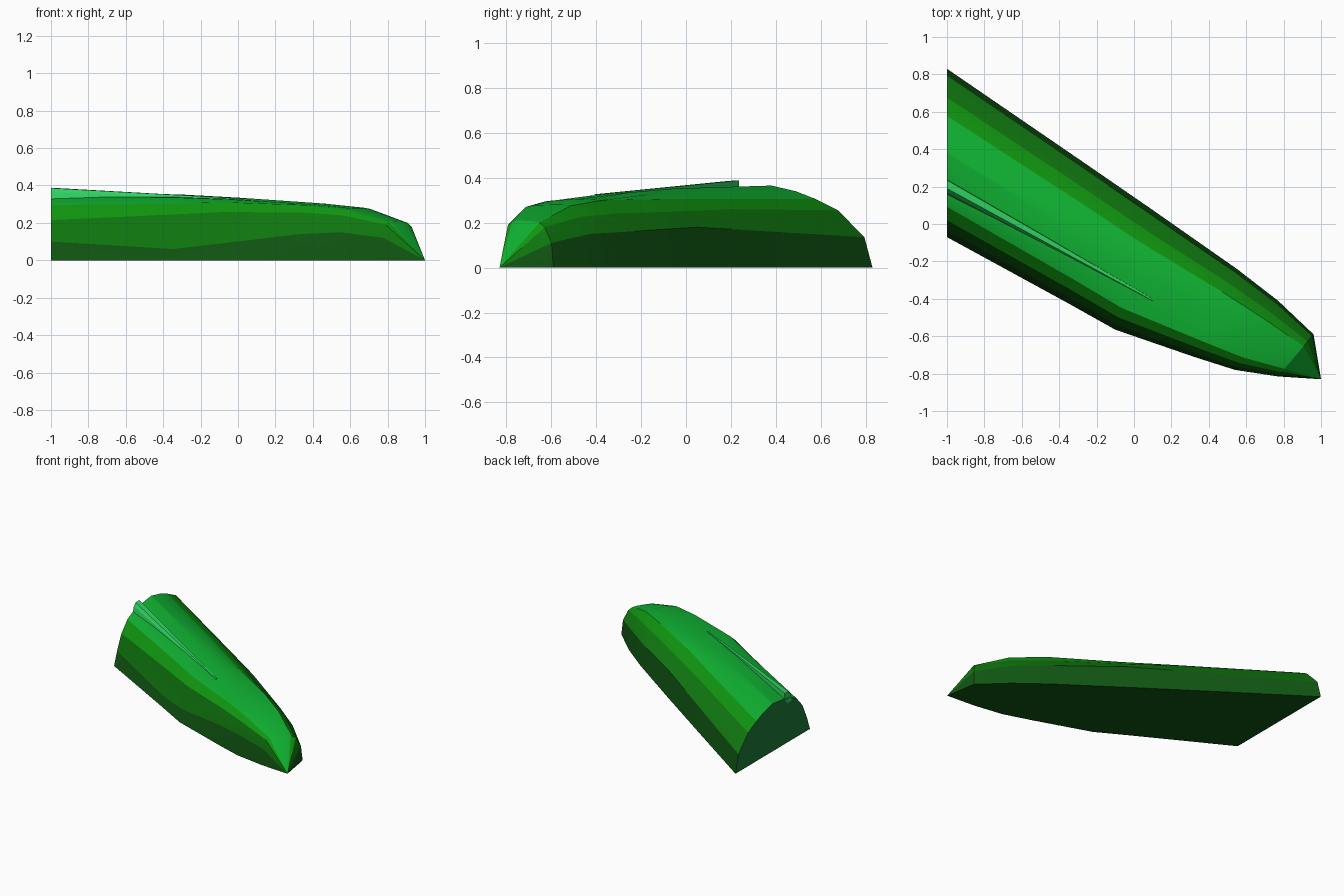
import bpy, bmesh
from mathutils import Vector

if "Cube" in bpy.data.objects:
    bpy.data.objects.remove(bpy.data.objects["Cube"])


def material(name, rgb):
    m = bpy.data.materials.new(name)
    m.diffuse_color = (*rgb, 1)
    m.use_nodes = True
    m.node_tree.nodes["Principled BSDF"].inputs["Base Color"].default_value = m.diffuse_color
    return m


dark = material("dark green", (0.005, 0.09, 0.006))
mid = material("middle green", (0.005, 0.19, 0.005))
bright = material("bright green", (0.005, 0.31, 0.005))
light = material("light green", (0.005, 0.45, 0.032))
pale = material("pale green", (0.03, 0.66, 0.12))
cut = material("cut green", (0.012, 0.19, 0.04))


def make(name, bm, mats):
    bmesh.ops.recalc_face_normals(bm, faces=bm.faces)
    me = bpy.data.meshes.new(name)
    bm.to_mesh(me)
    bm.free()
    for m in mats:
        me.materials.append(m)
    ob = bpy.data.objects.new(name, me)
    bpy.context.collection.objects.link(ob)
    return ob


# Cross-sections: front edge, back edge, heights across the arch
FRACTIONS = (0, .04, .1, .18, .28, .5, .62, .72, .83, .96, 1)
SECTIONS = [
    ((-1, -.07), (-1, .83), (.10, .215, .295, .34, .365, .34, .305, .255, .135)),
    ((-.35, -.425), (-.27, .33), (.06, .245, .305, .335, .352, .335, .305, .26, .165)),
    ((-.1, -.565), (.1, .075), (.09, .258, .31, .325, .335, .325, .305, .25, .18)),
    ((.32, -.71), (.55, -.24), (.14, .255, .295, .30, .305, .303, .30, .24, .16)),
    ((.54, -.78), (.77, -.41), (.15, .24, .27, .278, .28, .28, .275, .225, .15)),
    ((.77, -.815), (.96, -.59), (.12, .19, .205, .21, .208, .205, .20, .18, .11)),
]
BANDS = (0, 1, 2, 3, 3, 3, 3, 2, 1, 0)   # colour of each lengthwise strip

# Arched body, closed at the pointed tip
bm = bmesh.new()
rings = []
for a, b, heights in SECTIONS:
    a, b = Vector(a), Vector(b)
    rings.append([bm.verts.new((*a.lerp(b, f), z))
                  for f, z in zip(FRACTIONS, (0, *heights, 0))])
tip = bm.verts.new((1, -.83, 0))
for r, s in zip(rings, rings[1:]):
    for i, band in enumerate(BANDS):
        bm.faces.new((r[i], r[i + 1], s[i + 1], s[i])).material_index = band
    bm.faces.new((r[0], s[0], s[-1], r[-1])).material_index = 0
last = rings[-1]
for i, band in enumerate(BANDS):
    bm.faces.new((last[i], last[i + 1], tip)).material_index = band
bm.faces.new((last[0], tip, last[-1])).material_index = 0
bm.faces.new(rings[0]).material_index = 4       # flat cut end
body = make("arched_body", bm, (dark, mid, bright, light, cut))
bpy.context.view_layer.objects.active = body
body.select_set(True)
bpy.ops.object.shade_smooth_by_angle(angle=0.35)

# Tapering ridge along the top
bm = bmesh.new()
end = [bm.verts.new((-1, y, z)) for y, z in
       ((.15, .30), (.17, .365), (.19, .386), (.235, .388), (.24, .30))]
point = [bm.verts.new((.1, y, z)) for y, z in
         ((-.415, .29), (-.413, .315), (-.41, .326), (-.40, .326), (-.395, .29))]
bm.faces.new(end)
bm.faces.new(point)
for i in range(5):
    j = (i + 1) % 5
    bm.faces.new((end[i], end[j], point[j], point[i]))
make("top_ridge", bm, (pale,))
